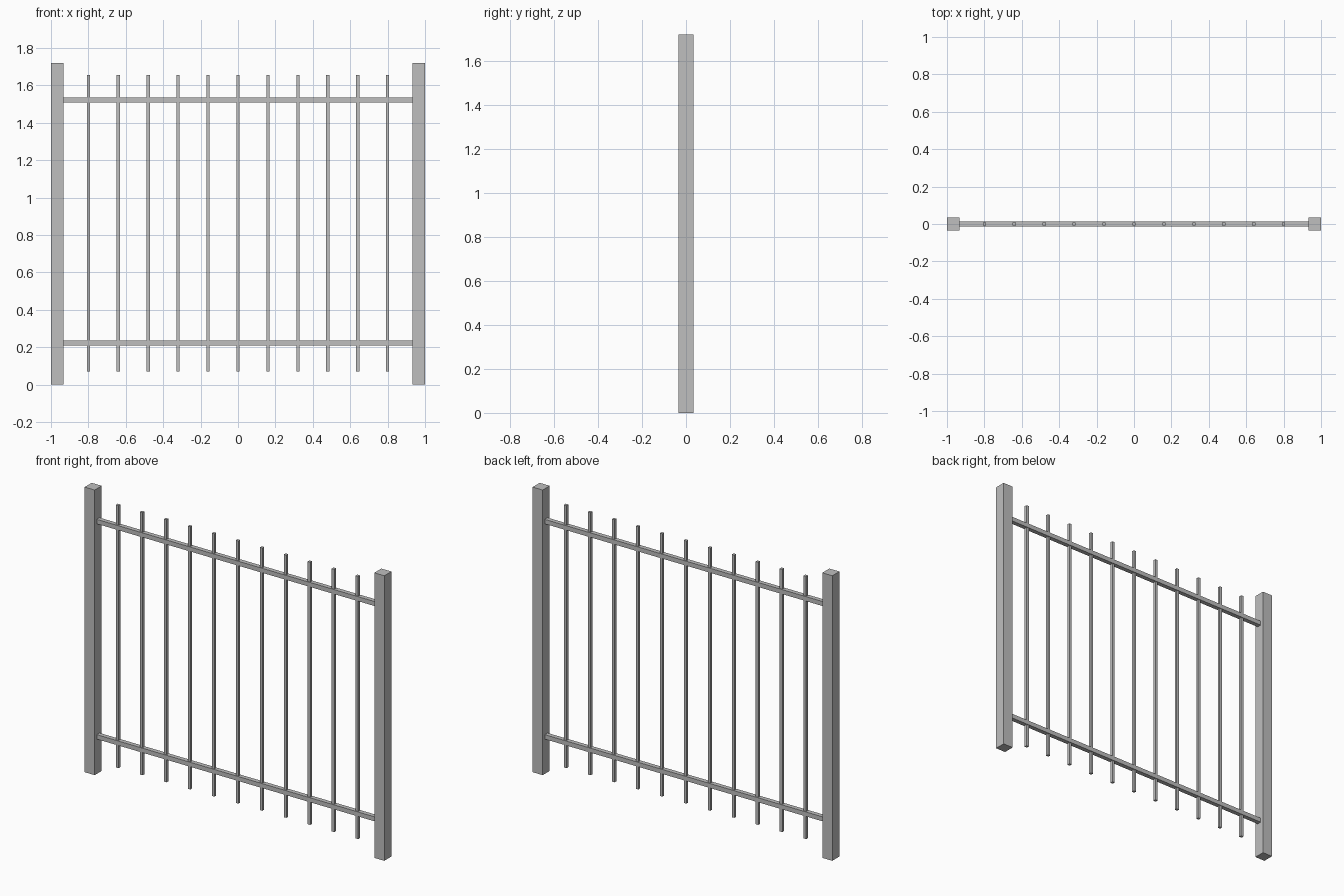
import bpy

if "Cube" in bpy.data.objects:
    bpy.data.objects.remove(bpy.data.objects["Cube"])

# Single painted-metal colour
metal = bpy.data.materials.new("grey_metal")
metal.diffuse_color = (0.52, 0.52, 0.52, 1.0)
metal.use_nodes = True
metal.node_tree.nodes["Principled BSDF"].inputs["Base Color"].default_value = metal.diffuse_color


def box(name, center, size):
    bpy.ops.mesh.primitive_cube_add(size=1, location=center)
    ob = bpy.context.object
    ob.name = name
    ob.scale = size
    bpy.ops.object.transform_apply(location=False, rotation=False, scale=True)
    ob.data.materials.append(metal)
    return ob


HEIGHT = 1.72      # post height
POST = 0.067       # post width
RAIL = 0.027       # rail thickness
BAR = 0.017        # picket thickness
BAR_LOW, BAR_HIGH = 0.07, 1.655

# End posts
for side, label in ((-1, "left"), (1, "right")):
    box(label + "_post", (side * (1 - POST / 2), 0, HEIGHT / 2), (POST, POST, HEIGHT))

# Horizontal rails between the posts
for label, z in (("lower", 0.223), ("upper", 1.522)):
    box(label + "_rail", (0, 0, z), (2 - 2 * POST, RAIL, RAIL))

# Evenly spaced vertical pickets running through the rails
for i in range(11):
    box(f"picket_{i + 1}", ((i - 5) * 0.16, 0, (BAR_LOW + BAR_HIGH) / 2),
        (BAR, BAR, BAR_HIGH - BAR_LOW))
